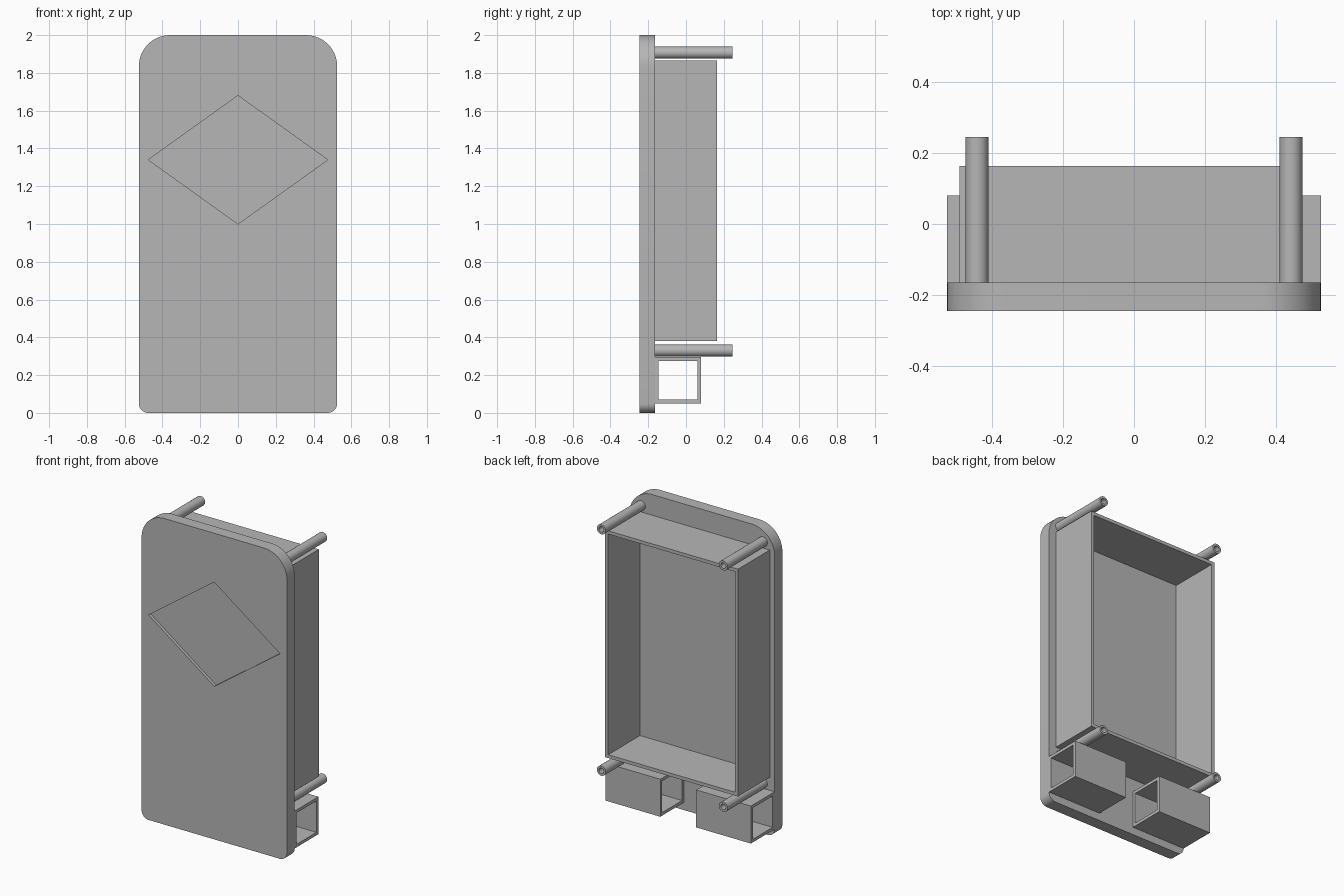
import bpy, bmesh, math
from mathutils import Vector

cube = bpy.data.objects.get("Cube")
if cube:
    bpy.data.objects.remove(cube, do_unlink=True)

grey = bpy.data.materials.new("plain grey")
grey.use_nodes = True
colour = (0.47, 0.47, 0.47, 1)
grey.diffuse_color = colour
grey.node_tree.nodes["Principled BSDF"].inputs["Base Color"].default_value = colour


def rect(u0, u1, v0, v1):
    return [(u0, v0), (u1, v0), (u1, v1), (u0, v1)]


def arc(cu, cv, r, start, end, steps):
    angles = [math.radians(start + (end - start) * i / steps) for i in range(steps + 1)]
    return [(cu + r * math.cos(a), cv + r * math.sin(a)) for a in angles]


def prism(name, loops, axis, start, end, smooth=False):
    """Extrude an outline, with optional hole loops, along the x or y axis."""
    def place(u, v):
        return (u, start, v) if axis == "y" else (start, u, v)

    bm = bmesh.new()
    edges = []
    for loop in loops:
        verts = [bm.verts.new(place(u, v)) for u, v in loop]
        edges += [bm.edges.new((verts[i - 1], verts[i])) for i in range(len(verts))]
    bmesh.ops.triangle_fill(bm, edges=edges, use_beauty=True, use_dissolve=False)
    result = bmesh.ops.extrude_face_region(bm, geom=bm.faces[:], use_keep_orig=True)
    moved = [g for g in result["geom"] if isinstance(g, bmesh.types.BMVert)]
    step = end - start
    bmesh.ops.translate(bm, verts=moved, vec=Vector((0, step, 0) if axis == "y" else (step, 0, 0)))
    bmesh.ops.recalc_face_normals(bm, faces=bm.faces[:])
    mesh = bpy.data.meshes.new(name)
    bm.to_mesh(mesh)
    bm.free()
    mesh.materials.append(grey)
    obj = bpy.data.objects.new(name, mesh)
    bpy.context.collection.objects.link(obj)
    if smooth:
        activate(obj)
        bpy.ops.object.shade_smooth_by_angle(angle=math.radians(30))
    return obj


def activate(obj):
    bpy.ops.object.select_all(action="DESELECT")
    obj.select_set(True)
    bpy.context.view_layer.objects.active = obj


FRONT, BACK = -0.245, -0.165   # front and back faces of the plate
HALF = 0.525
TOP_R, LOW_R = 0.165, 0.05

# Front plate with large upper and small lower corner rounds
outline = (arc(HALF - LOW_R, LOW_R, LOW_R, -90, 0, 8)
           + arc(HALF - TOP_R, 2 - TOP_R, TOP_R, 0, 90, 14)
           + arc(TOP_R - HALF, 2 - TOP_R, TOP_R, 90, 180, 14)
           + arc(LOW_R - HALF, LOW_R, LOW_R, 180, 270, 8))
plate = prism("front_plate", [outline], "y", FRONT, BACK)

# Shallow diamond recess in the plate
diamond = [(0, 1.0), (0.475, 1.34), (0, 1.68), (-0.475, 1.34)]
cutter = prism("diamond_cutter", [diamond], "y", FRONT - 0.05, FRONT + 0.02)
cutter.hide_render = True
recess = plate.modifiers.new("diamond_recess", "BOOLEAN")
recess.operation = "DIFFERENCE"
recess.solver = "EXACT"
recess.object = cutter
activate(plate)
bpy.ops.object.modifier_apply(modifier=recess.name)
bpy.data.objects.remove(cutter, do_unlink=True)
activate(plate)
bpy.ops.object.shade_smooth_by_angle(angle=math.radians(30))

# Open-backed box frame
wall = 0.022
left, right, low, high = -0.49, 0.47, 0.38, 1.865
prism("box_frame", [rect(left, right, low, high),
                    rect(left + wall, right - wall, low + wall, high - wall)],
      "y", BACK, 0.163)

for side, sign in (("left", 1), ("right", -1)):
    # Hollow round standoffs
    for level, z in (("upper", 1.907), ("lower", 0.33)):
        rings = [arc(sign * 0.441, z, r, 0, 345, 23) for r in (0.032, 0.018)]
        prism(f"{level}_{side}_standoff", rings, "y", BACK, 0.245, smooth=True)
    # Square tubes, open at both ends
    prism(f"{side}_square_tube",
          [rect(BACK, 0.08, 0.05, 0.295), rect(BACK + 0.02, 0.06, 0.07, 0.275)],
          "x", sign * 0.13, sign * HALF)
